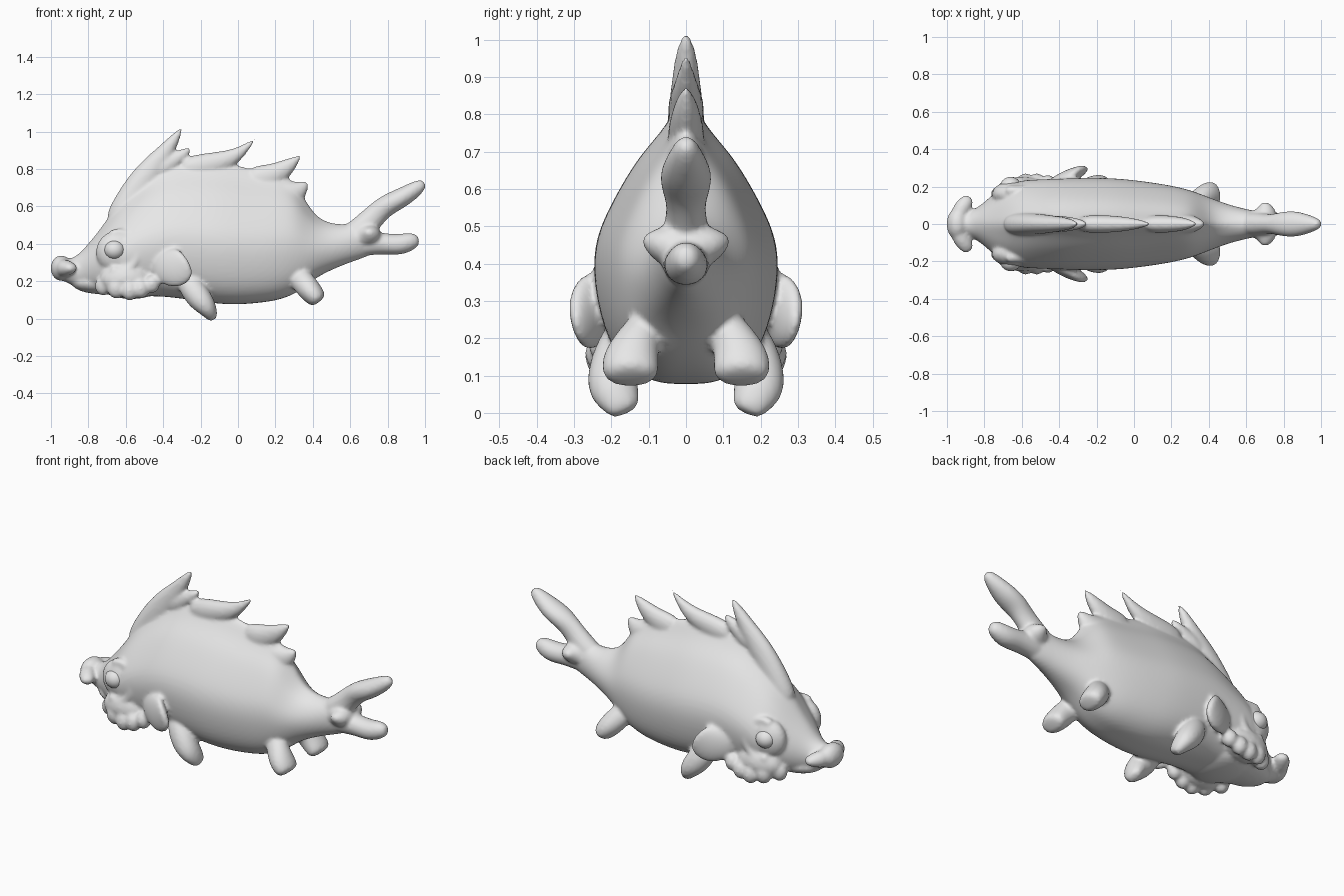
import bpy, bmesh, math
from mathutils import Vector

grey = bpy.data.materials.new("plain_grey")
grey.diffuse_color = (0.8, 0.8, 0.8, 1)
flesh = []  # parts that get fused into one skin


def finish(name, bm, fuse):
    bmesh.ops.recalc_face_normals(bm, faces=bm.faces)
    for f in bm.faces:
        f.smooth = True
    me = bpy.data.meshes.new(name)
    bm.to_mesh(me)
    bm.free()
    me.materials.append(grey)
    ob = bpy.data.objects.new(name, me)
    bpy.context.collection.objects.link(ob)
    if fuse:
        flesh.append(ob)
    return ob


def skin(name, rings):
    """Loft closed rings into a capped, smooth surface."""
    bm = bmesh.new()
    loops = [[bm.verts.new(p) for p in r] for r in rings]
    n = len(loops[0])
    for a, b in zip(loops, loops[1:]):
        for i in range(n):
            bm.faces.new((a[i], a[(i + 1) % n], b[(i + 1) % n], b[i]))
    bm.faces.new(loops[0])
    bm.faces.new(loops[-1])
    ob = finish(name, bm, True)
    sub = ob.modifiers.new("smooth", 'SUBSURF')
    sub.levels = sub.render_levels = 2
    return ob


def limb(name, path, hint=(0, 1, 0), n=10):
    """Tapered limb; path points are x, y, z, half height, half thickness."""
    pts = [Vector(p[:3]) for p in path]
    rings = []
    for i, p in enumerate(path):
        t = (pts[min(i + 1, len(pts) - 1)] - pts[max(i - 1, 0)]).normalized()
        h = Vector(hint)
        side = (h - t * h.dot(t)).normalized()
        up = t.cross(side)
        rings.append([pts[i] + up * (p[3] * math.cos(2 * math.pi * k / n))
                      + side * (p[4] * math.sin(2 * math.pi * k / n)) for k in range(n)])
    return skin(name, rings)


def pair(name, path, hint=(0, 1, 0)):
    for side, s in (("left", 1), ("right", -1)):
        limb(f"{side}_{name}", [(p[0], p[1] * s, *p[2:]) for p in path], hint)


def ball(name, c, r, fuse=True):
    bm = bmesh.new()
    bmesh.ops.create_uvsphere(bm, u_segments=20, v_segments=12, radius=1)
    for v in bm.verts:
        v.co = Vector(c) + Vector(a * b for a, b in zip(v.co, r))
    finish(name, bm, fuse)


def balls(name, c, r, fuse=True):
    for side, s in (("left", 1), ("right", -1)):
        ball(f"{side}_{name}", (c[0], c[1] * s, c[2]), r, fuse)


# Body: pear-shaped sections with a narrow back ridge, rounder at both ends
PEAKED = [(0, 0), (.35, 0), (.68, .06), (.89, .17), (1, .35), (.975, .46),
          (.885, .545), (.7, .66), (.48, .775), (.2, .87), (0, 1)]
ROUND = [(math.sin(math.pi * i / 10), (1 - math.cos(math.pi * i / 10)) / 2) for i in range(11)]
# x, bottom, top, half width, how peaked
SECTIONS = [(-.96, .21, .33, .06, 0), (-.9, .185, .315, .067, 0), (-.85, .16, .345, .08, 0),
            (-.8, .14, .405, .118, .2), (-.74, .13, .48, .175, .4), (-.67, .125, .59, .22, .65),
            (-.6, .12, .69, .238, .85), (-.5, .12, .79, .242, 1), (-.4, .12, .85, .246, 1),
            (-.28, .105, .87, .25, 1), (-.12, .08, .872, .25, 1), (0, .075, .85, .238, 1),
            (.12, .085, .825, .222, 1), (.22, .1, .81, .204, 1), (.3, .13, .765, .184, .9),
            (.36, .17, .65, .162, .75), (.42, .22, .55, .138, .5), (.5, .26, .51, .107, .3),
            (.6, .3, .505, .08, 0), (.68, .325, .53, .065, 0), (.74, .36, .53, .045, 0)]
body = []
for x, lo, hi, w, k in SECTIONS:
    half = [(w * (a[0] * k + b[0] * (1 - k)), lo + (hi - lo) * (a[1] * k + b[1] * (1 - k)))
            for a, b in zip(PEAKED, ROUND)]
    body.append([(x, y, z) for y, z in half] + [(x, -y, z) for y, z in half[-2:0:-1]])
skin("body", body)

# Back spikes: x, z, half height, half thickness
SPIKES = [
    [(-.68, .49, .06, .06), (-.58, .63, .085, .065), (-.48, .77, .085, .055),
     (-.385, .893, .05, .04), (-.33, .975, .026, .028), (-.3, 1.02, .006, .006)],
    [(-.46, .77, .07, .055), (-.35, .84, .05, .042), (-.29, .88, .033, .03), (-.255, .912, .01, .01)],
    [(-.32, .79, .08, .055), (-.12, .825, .07, .05), (-.02, .864, .046, .037), (.05, .92, .02, .02),
     (.095, .965, .005, .005)],
    [(.05, .73, .09, .055), (.18, .755, .075, .05), (.265, .81, .048, .038), (.31, .85, .022, .02),
     (.335, .872, .006, .006)],
    [(.16, .63, .13, .08), (.28, .66, .09, .06), (.335, .69, .052, .04), (.375, .73, .01, .01)],
]
for i, path in enumerate(SPIKES):
    limb(f"back_spike_{i + 1}", [(x, 0, z, a, b) for x, z, a, b in path])

# Forked tail with side frills
limb("upper_tail_lobe", [(.58, 0, .41, .085, .06), (.66, 0, .475, .075, .07), (.73, 0, .55, .066, .05),
                         (.79, 0, .605, .06, .07), (.86, 0, .638, .058, .076), (.93, 0, .68, .049, .055),
                         (.98, 0, .715, .036, .033), (.997, 0, .728, .018, .015)])
limb("lower_tail_lobe", [(.6, 0, .4, .08, .06), (.7, 0, .405, .07, .07), (.79, 0, .4, .058, .062),
                         (.87, 0, .394, .061, .064), (.94, 0, .418, .049, .046), (.97, 0, .422, .022, .02)])
pair("tail_frill", [(.68, 0, .445, .075, .09), (.7, .05, .447, .062, .078), (.705, .085, .457, .043, .05),
                    (.69, .117, .466, .012, .015)], (1, 0, 0))

# Snout disc with swept-back nose flaps
ball("nose", (-.945, 0, .27), (.057, .085, .068))
pair("nose_flap", [(-.945, .02, .27, .055, .045), (-.925, .08, .27, .05, .05),
                   (-.895, .12, .27, .036, .042), (-.877, .148, .268, .014, .026)], (1, 0, 0))

# Eyes, brow ridges and ruffled cheeks
balls("eye", (-.66, .2, .367), (.056, .052, .052), False)
balls("eye_socket", (-.645, .16, .355), (.115, .07, .115))
arc = [math.radians(d) for d in range(-120, 121, 20)]
pair("brow_ridge", [(-.635 + .1 * math.cos(a), .212 - .035 * max(0, math.sin(a)),
                     .355 + .105 * math.sin(a), .026, .028) for a in arc])
balls("cheek", (-.6, .175, .21), (.14, .078, .09))
for i, (x, y, z, r) in enumerate([(-.72, .16, .175, .045), (-.65, .21, .165, .05),
                                  (-.58, .228, .15, .046), (-.52, .228, .16, .045),
                                  (-.46, .22, .185, .042)]):
    balls(f"cheek_ruffle_{i + 1}", (x, y, z), (r, .042, r * 1.15))
ball("lower_jaw", (-.72, 0, .19), (.17, .12, .06))
ball("chin", (-.57, 0, .16), (.14, .17, .055))

# Gill flaps
pair("gill_flap", [(-.46, .2, .28, .07, .03), (-.39, .235, .275, .1, .04), (-.33, .26, .27, .115, .042),
                   (-.285, .285, .275, .092, .03), (-.258, .305, .29, .045, .014)])

# Stubby legs
pair("front_leg", [(-.29, .15, .24, .06, .05), (-.25, .185, .17, .072, .062), (-.205, .2, .105, .072, .07),
                   (-.165, .195, .06, .056, .074), (-.14, .167, .015, .035, .05), (-.135, .16, 0, .022, .035)])
pair("hind_leg", [(.3, .09, .25, .06, .05), (.345, .125, .2, .068, .06), (.385, .148, .15, .066, .08),
                  (.42, .15, .11, .058, .083), (.437, .15, .09, .042, .062)])

# Fuse the fleshy parts into one continuous skin
bpy.context.view_layer.update()
bpy.ops.object.select_all(action='DESELECT')
for ob in flesh:
    ob.select_set(True)
bpy.context.view_layer.objects.active = flesh[0]
bpy.ops.object.convert(target='MESH')
bpy.ops.object.join()
skin_ob = bpy.context.view_layer.objects.active
skin_ob.name = "body"
remesh = skin_ob.modifiers.new("fuse", 'REMESH')
remesh.mode = 'VOXEL'
remesh.voxel_size = 0.01
remesh.use_smooth_shade = True
soft = skin_ob.modifiers.new("soften", 'SMOOTH')
soft.factor, soft.iterations = 0.5, 5
